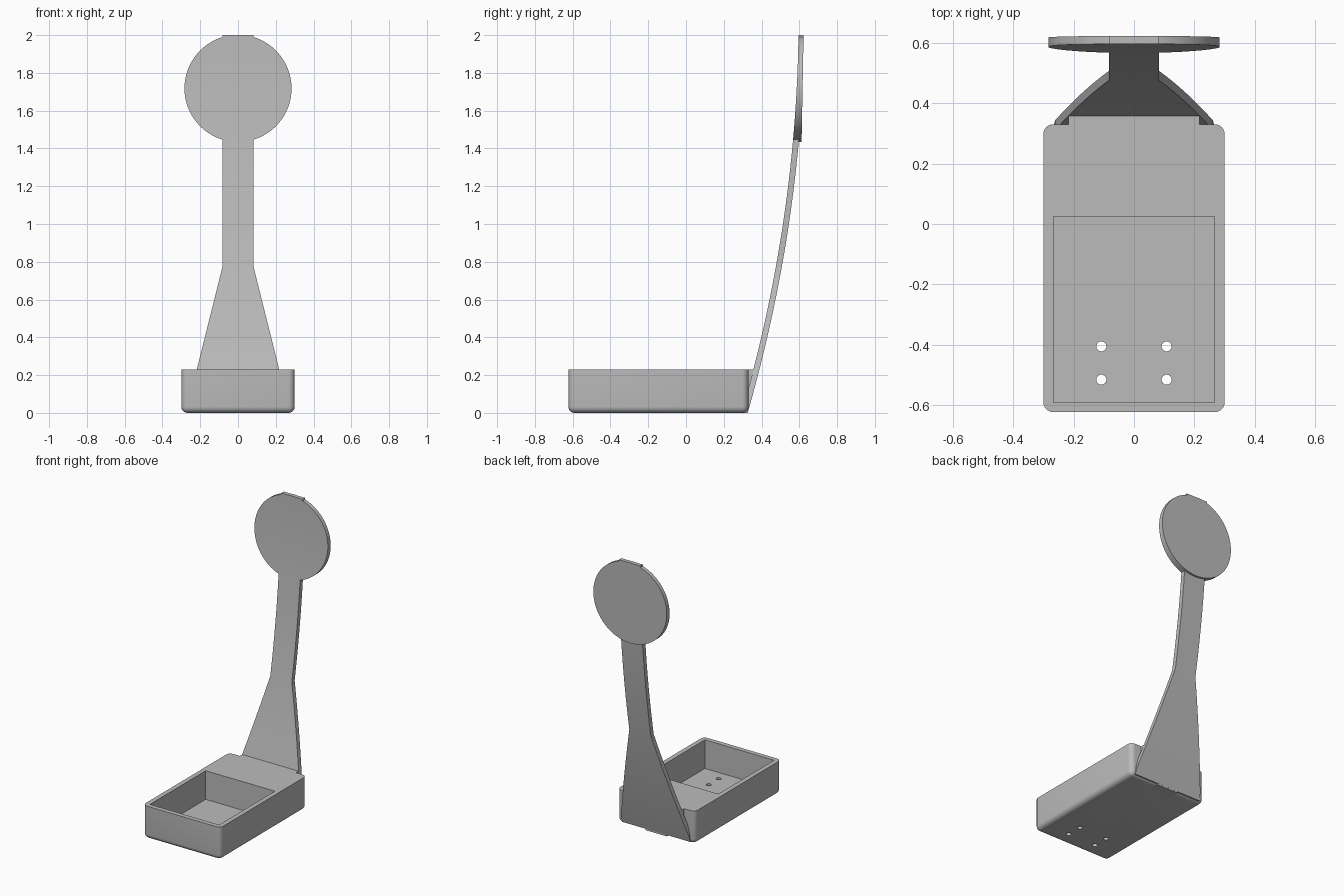
import bpy, bmesh, math
from mathutils import Matrix

cube = bpy.data.objects.get("Cube")
if cube:
    bpy.data.objects.remove(cube, do_unlink=True)

grey = bpy.data.materials.new("light grey plastic")
grey.use_nodes = True
grey.diffuse_color = (0.5, 0.5, 0.5, 1)
grey.node_tree.nodes["Principled BSDF"].inputs["Base Color"].default_value = (0.5, 0.5, 0.5, 1)


def make_object(name, bm, smooth=True):
    bmesh.ops.recalc_face_normals(bm, faces=bm.faces)
    mesh = bpy.data.meshes.new(name)
    bm.to_mesh(mesh)
    bm.free()
    mesh.materials.append(grey)
    obj = bpy.data.objects.new(name, mesh)
    bpy.context.collection.objects.link(obj)
    bpy.ops.object.select_all(action='DESELECT')
    obj.select_set(True)
    bpy.context.view_layer.objects.active = obj
    if smooth:
        bpy.ops.object.shade_smooth_by_angle(angle=math.radians(30))
    return obj


def add_box(bm, lo, hi):
    size = [b - a for a, b in zip(lo, hi)]
    mid = [(a + b) / 2 for a, b in zip(lo, hi)]
    bmesh.ops.create_cube(bm, size=1, matrix=Matrix.Translation(mid) @ Matrix.Diagonal((*size, 1)))


def loft(name, heights, width, front, back):
    """Stack of rectangular sections whose half width, front and back depend on height."""
    bm = bmesh.new()
    rings = []
    for z in heights:
        w, f, b = width(z), front(z), back(z)
        rings.append([bm.verts.new(p) for p in ((-w, f, z), (w, f, z), (w, b, z), (-w, b, z))])
    for low, high in zip(rings, rings[1:]):
        for i in range(4):
            j = (i + 1) % 4
            bm.faces.new((low[i], low[j], high[j], high[i]))
    bm.faces.new(rings[0])
    bm.faces.new(rings[-1])
    return make_object(name, bm)


def steps(start, end, count):
    return [start + (end - start) * i / count for i in range(count + 1)]


# Curved sweep shared by the arm and the disc
def arm_front(z):
    return 0.596 - 0.0684 * (2.1 - z) ** 2


def arm_back(z):
    return arm_front(z) + 0.031 * math.hypot(1, 0.137 * (2.1 - z))


NECK = 0.083


def arm_width(z):
    return min(0.265, max(NECK, NECK + 0.25 * (0.77 - z)))


# Tray body, rounded at the upright and bottom edges
bm = bmesh.new()
add_box(bm, (-0.3, -0.6225, 0), (0.3, 0.33, 0.23))
edges = [e for e in bm.edges if min(v.co.z for v in e.verts) < 0.01]
bmesh.ops.bevel(bm, geom=edges, offset=0.033, segments=6, profile=0.5, affect='EDGES')
tray = make_object("tray_body", bm)

# Pocket and four screw holes
bm = bmesh.new()
add_box(bm, (-0.267, -0.59, 0.03), (0.267, 0.025, 0.4))
cutters = [make_object("pocket_cutter", bm, False)]
bm = bmesh.new()
for x in (-0.108, 0.108):
    for y in (-0.405, -0.515):
        bmesh.ops.create_cone(bm, cap_ends=True, segments=32, radius1=0.0165, radius2=0.0165,
                              depth=0.3, matrix=Matrix.Translation((x, y, 0)))
cutters.append(make_object("hole_cutter", bm, False))
bpy.context.view_layer.objects.active = tray
for cutter in cutters:
    cutter.hide_render = True
    mod = tray.modifiers.new("cut", 'BOOLEAN')
    mod.operation = 'DIFFERENCE'
    mod.solver = 'EXACT'
    mod.object = cutter
    bpy.ops.object.modifier_apply(modifier=mod.name)
    bpy.data.objects.remove(cutter, do_unlink=True)

# Arm, flared at the foot
loft("arm", steps(0.01, 0.77, 16) + steps(0.77, 1.46, 16)[1:], arm_width, arm_front, arm_back)

# Wedge filling the gap between tray and arm
loft("arm_wedge", steps(0.1, 0.23, 4), lambda z: 0.217, lambda z: 0.32,
     lambda z: arm_front(z) + 0.005)

# Small foot tab under the arm
bm = bmesh.new()
add_box(bm, (-NECK, 0.27, 0), (NECK, 0.329, 0.035))
make_object("foot_tab", bm, False)

# Round head disc with curved front and flat back
RADIUS, CENTRE = 0.2835, 1.718


def disc_back(z):
    return 0.612 + 0.0105 * (z - 1.435) / 0.565


loft("head_disc", [CENTRE - RADIUS * math.cos(a) for a in steps(0.02, math.pi - 0.02, 48)],
     lambda z: math.sqrt(max(RADIUS ** 2 - (z - CENTRE) ** 2, 0)), arm_front, disc_back)

# Flat tab on top of the disc
loft("top_tab", [1.97, 2.0], lambda z: NECK, arm_front, disc_back)
